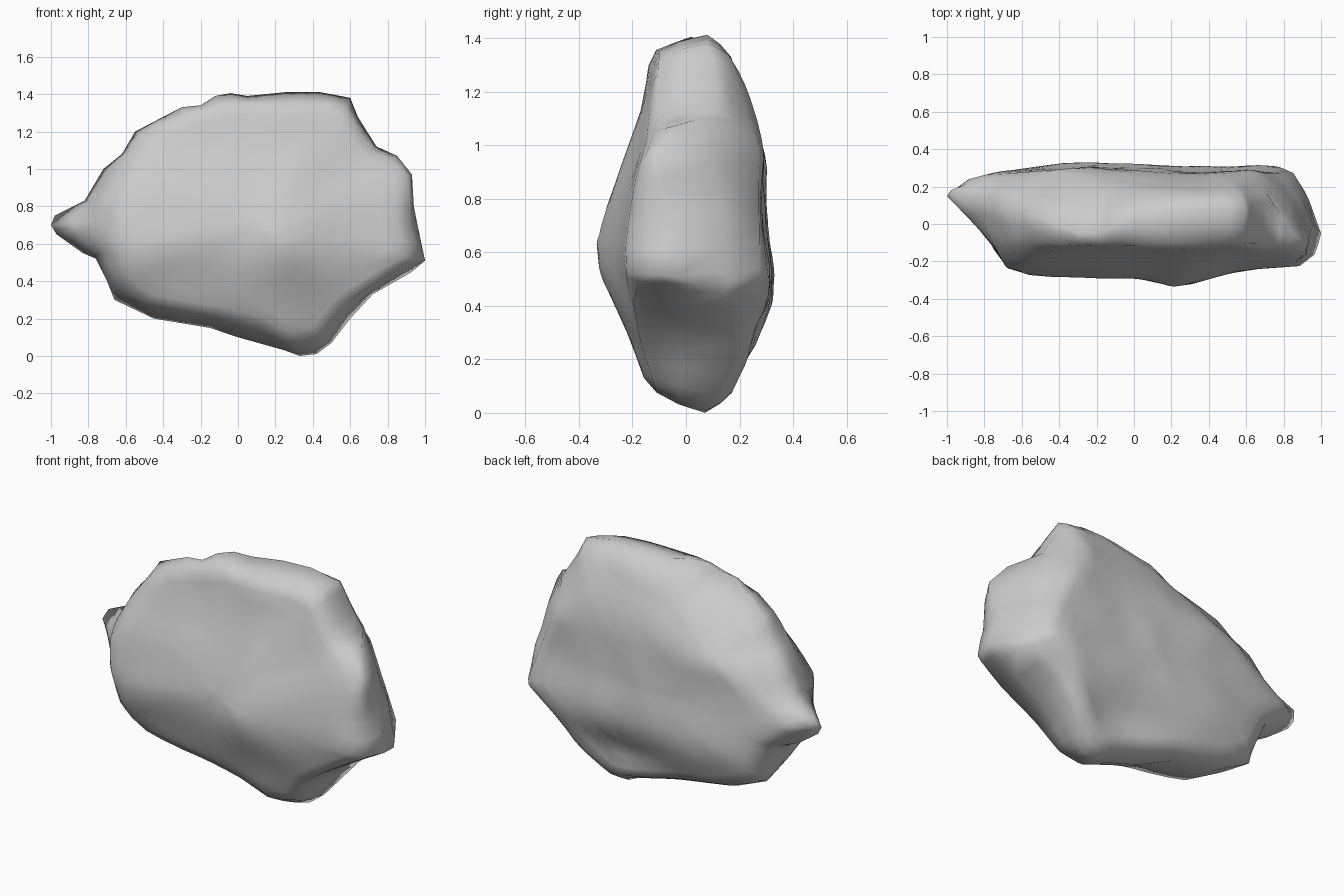
import bpy, bmesh, math
from mathutils import Vector, noise

if "Cube" in bpy.data.objects:
    bpy.data.objects.remove(bpy.data.objects["Cube"])

CX, CZ = 0.1, 0.7   # hub of the radial layout in the front view

# widest silhouette loop, front-face rim and back-face rim as (x, y, z)
middle = [(-1, .15, .70), (-.98, .18, .75), (-.82, .15, .83), (-.72, .13, 1.0), (-.62, .09, 1.08),
          (-.55, .05, 1.2), (-.3, -.05, 1.33), (-.2, -.05, 1.34), (-.12, -.02, 1.39), (-.04, .02, 1.405),
          (.05, .05, 1.39), (.25, .07, 1.41), (.43, .08, 1.412), (.6, .08, 1.38), (.64, .11, 1.28),
          (.74, .12, 1.12), (.85, -.05, 1.07), (.93, -.11, .97), (.94, -.05, .8), (.96, .0, .7),
          (1.0, -.05, .51), (.93, .14, .45), (.72, .17, .33), (.6, .18, .2), (.5, .1, .07),
          (.42, .08, .01), (.33, .07, 0), (.25, .04, .03), (0, .06, .1), (-.15, .13, .15),
          (-.45, .13, .2), (-.66, .18, .3), (-.7, .08, .4), (-.76, .1, .52), (-.83, .12, .55),
          (-.97, .14, .65)]
front_rim = [(-.78, -.04, .82), (-.745, -.15, .6), (-.66, -.18, .42), (-.55, -.16, .29), (-.3, -.18, .25),
             (-.1, -.17, .22), (.1, -.15, .17), (.28, -.11, .07), (.43, -.12, .10), (.56, -.18, .27),
             (.8, -.21, .43), (.98, -.16, .52), (.925, -.17, .7), (.92, -.16, .94), (.83, -.12, 1.04),
             (.71, -.11, 1.12), (.61, -.11, 1.28), (.55, -.1, 1.35), (.3, -.11, 1.36), (0, -.12, 1.35),
             (-.2, -.12, 1.3), (-.4, -.11, 1.25), (-.54, -.09, 1.16), (-.66, -.08, 1.0)]
back_rim = [(-.89, .24, .70), (-.73, .25, .80), (-.55, .23, .96), (-.3, .22, 1.09), (0, .19, 1.24),
            (.3, .17, 1.33), (.57, .16, 1.34), (.61, .22, 1.12), (.68, .28, .98), (.77, .28, .75),
            (.86, .28, .52), (.69, .27, .38), (.52, .23, .19), (.38, .17, .07), (.2, .18, .09),
            (-.1, .22, .18), (-.42, .25, .24), (-.62, .26, .33), (-.72, .26, .55)]


def angle(p):
    return math.atan2(p[2] - CZ, p[0] - CX) % math.tau


def sample(loop, a):
    # where the ray at angle a crosses the loop
    pts = sorted((angle(p), Vector(p)) for p in loop)
    pts = [(pts[-1][0] - math.tau, pts[-1][1])] + pts + [(pts[0][0] + math.tau, pts[0][1])]
    for (a0, p0), (a1, p1) in zip(pts, pts[1:]):
        if a0 <= a <= a1:
            dx, dz = math.cos(a), math.sin(a)
            s0 = (p0.x - CX) * dz - (p0.z - CZ) * dx
            s1 = (p1.x - CX) * dz - (p1.z - CZ) * dx
            return p0.lerp(p1, s0 / (s0 - s1) if abs(s0 - s1) > 1e-7 else 0)


def linear(table, v):
    if v <= table[0][0]:
        return table[0][1]
    for (v0, w0), (v1, w1) in zip(table, table[1:]):
        if v <= v1:
            return w0 + (w1 - w0) * (v - v0) / (v1 - v0)
    return table[-1][1]


def curve(table, v):
    # rounded version of the piecewise profile
    return sum(linear(table, v + d) for d in (-.06, -.03, 0, .03, .06)) / 5


def front_depth(x, z):
    # ridge across the lower middle, leaning back above it
    y = curve([(.1, -.15), (.2, -.19), (.36, -.25), (.46, -.30), (.58, -.335), (.68, -.325),
               (.88, -.265), (1.1, -.18), (1.35, -.13)], z)
    y *= curve([(-.7, .72), (-.53, .85), (0, .9), (.25, 1.01), (.57, .78), (.9, .66)], x)
    return y + .015 * noise.noise(Vector((x * 4, 1.3, z * 4)))


def back_depth(x, z):
    # back leans forward near the top, earlier towards the nub side
    zz = z + max(0, z - .8) * max(0, .3 - x) * .8
    y = curve([(.1, .2), (.25, .25), (.42, .33), (.55, .33), (.7, .305), (.85, .295), (1.03, .305),
               (1.2, .24), (1.37, .16)], zz)
    y *= curve([(-.9, .82), (-.6, .92), (-.25, 1.02), (.3, .92), (.65, .96), (.95, .88)], x)
    y -= .05 * math.exp(-((x - .25) / .2) ** 2 - ((z - .24) / .09) ** 2)
    return y + .015 * noise.noise(Vector((x * 4, 7.7, z * 4)))


def inner(loop, t, depth):
    ring = []
    for a in angles:
        p = sample(loop, a)
        x, z = CX + (p.x - CX) * t, CZ + (p.z - CZ) * t
        ring.append(Vector((x, depth(x, z), z)))
    return ring


def shoulder(rim):
    # side wall bulging slightly, except along the pointed nub
    ring = []
    for p, q in zip(rim, mid):
        r = q.lerp(p, .5)
        if q.x > -.78:
            r = q.lerp(p, .42)
            r.y = q.y + (p.y - q.y) * .55
        ring.append(r)
    return ring


base = sorted(angle(p) for p in middle)
angles = []
for a0, a1 in zip(base, base[1:] + [base[0] + math.tau]):
    angles += [a0, ((a0 + a1) / 2) % math.tau]
angles.sort()

steps = [.08, .2, .35, .5, .65, .8, .91]
mid = [sample(middle, a) for a in angles]
front = [sample(front_rim, a) for a in angles]
back = [sample(back_rim, a) for a in angles]
rings = [inner(front_rim, t, front_depth) for t in steps]
rings += [front, shoulder(front), mid, shoulder(back), back]
rings += [inner(back_rim, t, back_depth) for t in reversed(steps)]

# skin the rings and close both ends
bm = bmesh.new()
rows = [[bm.verts.new(p) for p in r] for r in rings]
n = len(angles)
for r0, r1 in zip(rows, rows[1:]):
    for i in range(n):
        j = (i + 1) % n
        bm.faces.new((r0[i], r0[j], r1[j], r1[i]))
for row, y in ((rows[0], front_depth(CX, CZ)), (rows[-1], back_depth(CX, CZ))):
    hub = bm.verts.new((CX, y, CZ))
    for i in range(n):
        bm.faces.new((hub, row[i], row[(i + 1) % n]))

# soften the rims while keeping the silhouette
keep = set(rows[len(steps) + 2])
bmesh.ops.smooth_vert(bm, verts=[v for v in bm.verts if v not in keep], factor=.2,
                      use_axis_x=True, use_axis_y=True, use_axis_z=True)
bmesh.ops.recalc_face_normals(bm, faces=bm.faces)
mesh = bpy.data.meshes.new("boulder")
bm.to_mesh(mesh)
bm.free()
for f in mesh.polygons:
    f.use_smooth = True
rock = bpy.data.objects.new("boulder", mesh)
bpy.context.collection.objects.link(rock)
